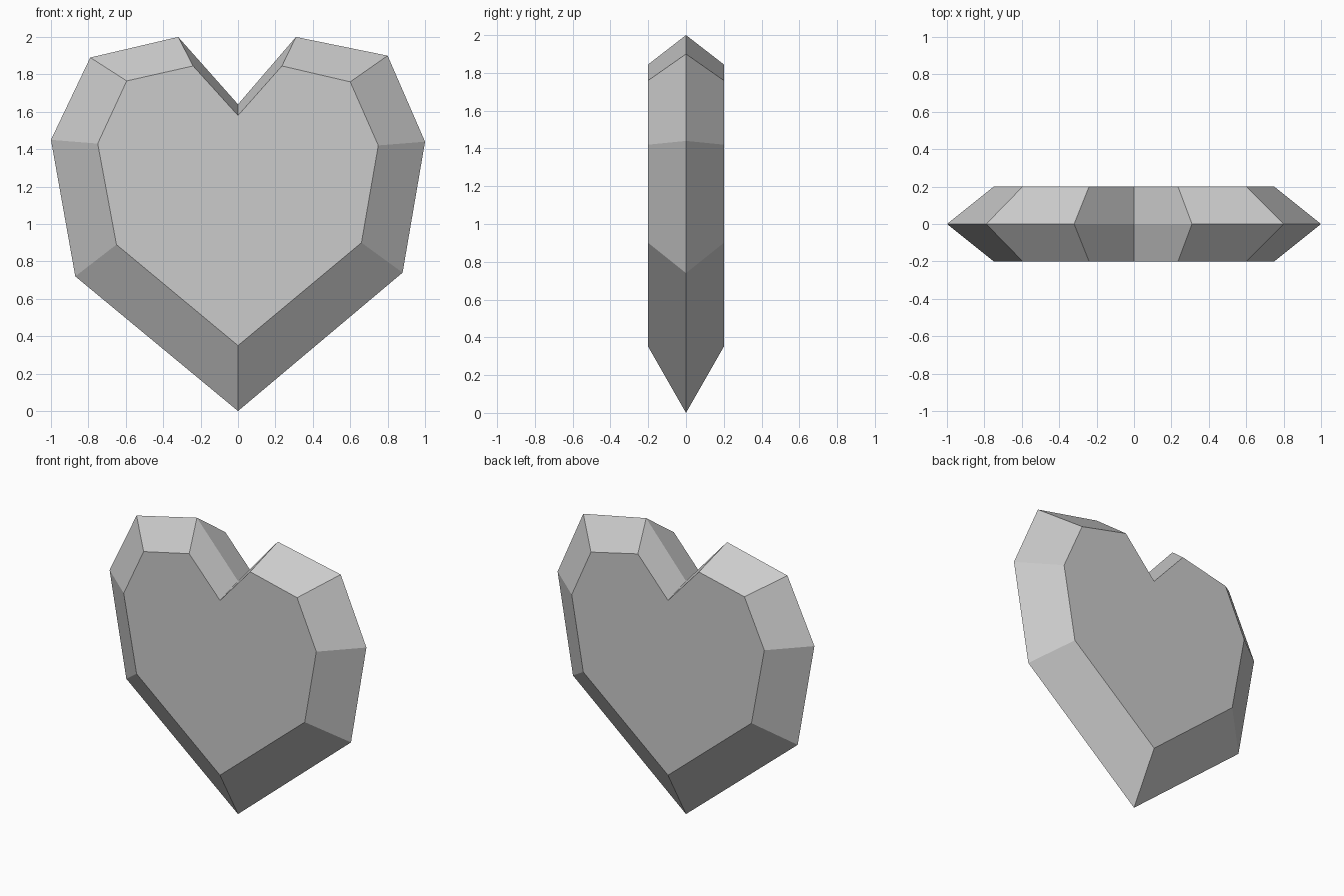
import bpy
import bmesh

default_cube = bpy.data.objects.get("Cube")
if default_cube:
    bpy.data.objects.remove(default_cube, do_unlink=True)

# Single flat stone colour
stone = bpy.data.materials.new("stone_grey")
stone.use_nodes = True
grey = (0.6, 0.6, 0.6, 1.0)
stone.diffuse_color = grey
stone.node_tree.nodes["Principled BSDF"].inputs["Base Color"].default_value = grey

HALF_DEPTH = 0.2

# Widest outline and flat face outline, both from the tip round to the notch and back
girdle = [(0, 0), (0.88, 0.74), (1, 1.44), (0.8, 1.9), (0.31, 2),
          (0, 1.64), (-0.32, 2), (-0.79, 1.89), (-1, 1.45), (-0.87, 0.72)]
table = [(0, 0.35), (0.66, 0.9), (0.75, 1.42), (0.6, 1.76), (0.235, 1.845),
         (0, 1.58), (-0.24, 1.845), (-0.595, 1.765), (-0.75, 1.43), (-0.65, 0.89)]


def add_ring(bm, outline, depth):
    return [bm.verts.new((x, depth, z)) for x, z in outline]


def bridge(bm, first, second):
    count = len(first)
    for i in range(count):
        j = (i + 1) % count
        bm.faces.new((first[i], first[j], second[j], second[i]))


# Faceted heart: front table, bevelled sides meeting at the girdle, back table
bm = bmesh.new()
front = add_ring(bm, table, -HALF_DEPTH)
middle = add_ring(bm, girdle, 0)
back = add_ring(bm, table, HALF_DEPTH)
bm.faces.new(front)
bm.faces.new(list(reversed(back)))
bridge(bm, front, middle)
bridge(bm, middle, back)
bmesh.ops.recalc_face_normals(bm, faces=bm.faces)

mesh = bpy.data.meshes.new("faceted_heart")
bm.to_mesh(mesh)
bm.free()
mesh.materials.append(stone)
heart = bpy.data.objects.new("faceted_heart", mesh)
bpy.context.collection.objects.link(heart)
